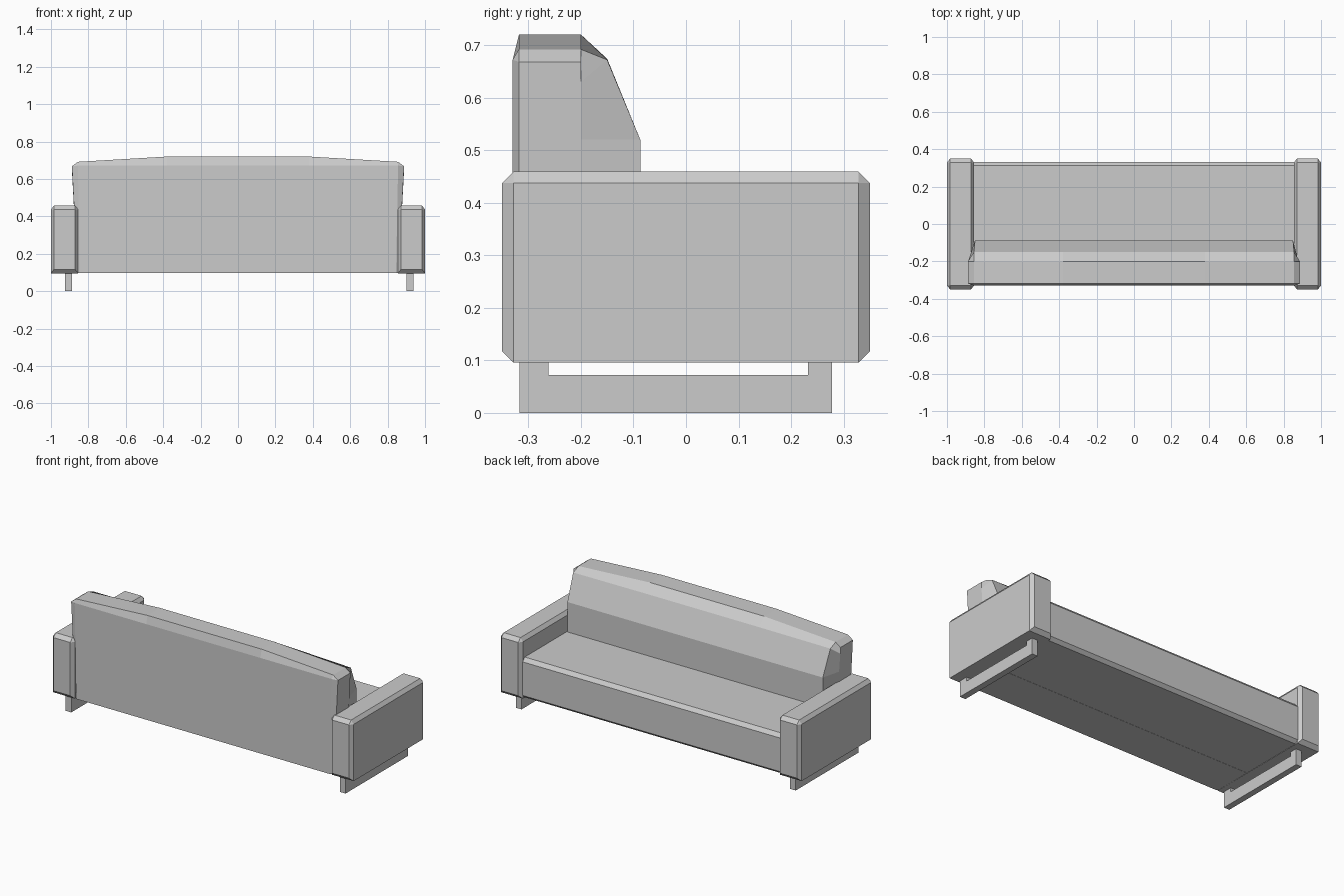
import bpy, bmesh
from mathutils import Matrix

if "Cube" in bpy.data.objects:
    bpy.data.objects.remove(bpy.data.objects["Cube"])


def finish(bm, name):
    bmesh.ops.recalc_face_normals(bm, faces=bm.faces)
    me = bpy.data.meshes.new(name)
    bm.to_mesh(me)
    bm.free()
    ob = bpy.data.objects.new(name, me)
    bpy.context.collection.objects.link(ob)
    return ob


def loft(rings, name):
    # skin a list of equal-length point rings and cap both ends
    bm = bmesh.new()
    rows = [[bm.verts.new(p) for p in r] for r in rings]
    n = len(rows[0])
    for a, b in zip(rows, rows[1:]):
        for i in range(n):
            j = (i + 1) % n
            bm.faces.new((a[i], a[j], b[j], b[i]))
    bm.faces.new(rows[0])
    bm.faces.new(rows[-1])
    bmesh.ops.remove_doubles(bm, verts=bm.verts, dist=0.0005)
    return finish(bm, name)


def extrude_x(profile, x0, x1, name):
    return loft([[(x, y, z) for y, z in profile] for x in (x0, x1)], name)


# armrests: chamfered boxes, slimmer chamfer across the width
def arm(cx, name):
    k = 0.78
    bm = bmesh.new()
    bmesh.ops.create_cube(bm, size=1, matrix=Matrix.Diagonal((0.145 / k, 0.7, 0.363, 1)))
    edges = [e for e in bm.edges
             if not (all(v.co.z < 0 for v in e.verts)
                     and abs(e.verts[0].co.y - e.verts[1].co.y) > 0.1)]
    bmesh.ops.bevel(bm, geom=edges, offset=0.0215, offset_type='OFFSET',
                    segments=1, profile=0.5, affect='EDGES')
    bmesh.ops.transform(bm, matrix=Matrix.Diagonal((k, 1, 1, 1)), verts=bm.verts)
    bmesh.ops.translate(bm, vec=(cx, 0, 0.2775), verts=bm.verts)
    finish(bm, name)


arm(-0.9275, "left_armrest")
arm(0.9275, "right_armrest")

# seat base with chamfered front edges
extrude_x([(-0.315, 0.098), (0.312, 0.098), (0.331, 0.116), (0.331, 0.318),
           (0.312, 0.34), (-0.315, 0.34)], -0.86, 0.86, "seat")


# backrest: lofted along x, top sagging to the ends, rounded end caps
def back_ring(x, top, shoulder):
    return [(x, -0.33, 0.097), (x, -0.33, 0.672), (x, -0.318, top), (x, -0.2, top),
            (x, -0.15, shoulder), (x, -0.087, 0.52), (x, -0.087, 0.097)]


def back_end(s):
    pts = [(0.858, -0.318, 0.097), (0.888, -0.318, 0.668), (0.888, -0.318, 0.668),
           (0.888, -0.2, 0.668), (0.887, -0.2, 0.63), (0.879, -0.2, 0.52), (0.858, -0.2, 0.097)]
    return [(s * x, y, z) for x, y, z in pts]


def back_near_end(s):
    ring = back_ring(s * 0.856, 0.692, 0.672)
    ring[0] = (s * 0.845, -0.33, 0.097)
    ring[-2] = (s * 0.85, -0.087, 0.52)
    ring[-1] = (s * 0.85, -0.087, 0.097)
    return ring


loft([back_end(-1), back_near_end(-1), back_ring(-0.38, 0.72, 0.674),
      back_ring(0.38, 0.72, 0.674), back_near_end(1), back_end(1)], "backrest")

# U-shaped runner feet
runner = [(-0.317, 0), (0.278, 0), (0.278, 0.098), (0.232, 0.098), (0.232, 0.072),
          (-0.262, 0.072), (-0.262, 0.098), (-0.317, 0.098)]
extrude_x(runner, -0.925, -0.888, "left_runner")
extrude_x(runner, 0.90, 0.938, "right_runner")
